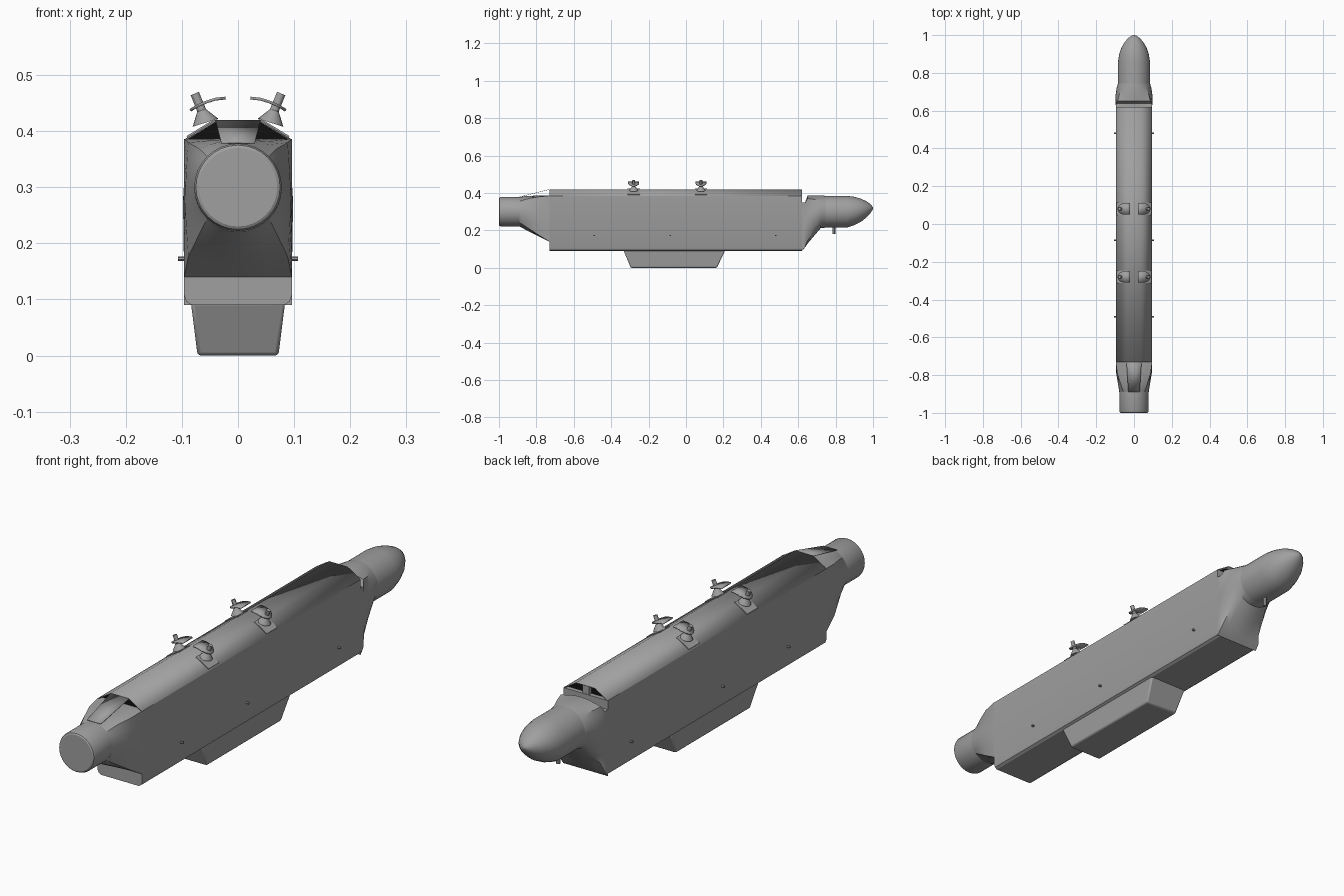
import bpy, bmesh, math
from mathutils import Vector

cube = bpy.data.objects.get("Cube")
if cube:
    bpy.data.objects.remove(cube)


def material(name, value):
    m = bpy.data.materials.new(name)
    m.use_nodes = True
    m.diffuse_color = (value, value, value, 1)
    m.node_tree.nodes["Principled BSDF"].inputs["Base Color"].default_value = m.diffuse_color
    return m


GREY = material("pod grey", 0.35)
BLACK = material("vent black", 0.005)
parts = []


def finish(name, bm, mat=GREY):
    bmesh.ops.recalc_face_normals(bm, faces=bm.faces[:])
    mesh = bpy.data.meshes.new(name)
    bm.to_mesh(mesh)
    bm.free()
    mesh.materials.append(mat)
    ob = bpy.data.objects.new(name, mesh)
    bpy.context.collection.objects.link(ob)
    parts.append(ob)
    return ob


def loft(name, rings, mat=GREY, capped=True, closed=True):
    """Skin a list of equal-length point rings."""
    bm = bmesh.new()
    rows = [[bm.verts.new(p) for p in ring] for ring in rings]
    n = len(rows[0])
    for a, b in zip(rows, rows[1:]):
        for i in range(n if closed else n - 1):
            j = (i + 1) % n
            bm.faces.new((a[i], a[j], b[j], b[i]))
    if capped:
        bm.faces.new(rows[0])
        bm.faces.new(rows[-1])
    return finish(name, bm, mat)


def section(y, half, low, high, roundness, n=32):
    """Cross-section between a rectangle (0) and an ellipse (1)."""
    ring = []
    for i in range(n):
        t = 2 * math.pi * i / n
        c, s = math.cos(t), math.sin(t)
        k = 1 / max(abs(c), abs(s)) * (1 - roundness) + roundness
        ring.append((half * c * k, y, (low + high) / 2 + (high - low) / 2 * s * k))
    return ring


def mirrored(points, y):
    pts = points + [(-x, z) for x, z in reversed(points)]
    return [(x, y, z) for x, z in pts]


def rod(name, a, b, r1, r2, sides=12):
    a, b = Vector(a), Vector(b)
    bm = bmesh.new()
    bmesh.ops.create_cone(bm, cap_ends=True, segments=sides, radius1=r1, radius2=r2,
                          depth=(b - a).length)
    rot = (b - a).to_track_quat("Z", "Y").to_matrix().to_4x4()
    bmesh.ops.transform(bm, matrix=rot, verts=bm.verts)
    bmesh.ops.translate(bm, vec=(a + b) / 2, verts=bm.verts)
    return finish(name, bm)


def solidify(ob, thickness, offset=-1):
    mod = ob.modifiers.new("thickness", "SOLIDIFY")
    mod.thickness, mod.offset = thickness, offset


# Main hull with softened lower edges
hull = [(0.096, 0.385), (0.096, 0.108), (0.092, 0.096), (0.082, 0.09)]
loft("hull", [mirrored(hull, y) for y in (-0.73, 0.62)])

# Hollow dorsal ridge, open at both ends with recessed dark bulkheads
ridge = [(0.096, 0.385), (0.04, 0.42)]
solidify(loft("dorsal_ridge", [mirrored(ridge, y) for y in (-0.73, 0.62)],
              capped=False, closed=False), 0.003)
inner = [(0.09, 0.385), (0.04, 0.416)]
for name, y in (("front_bulkhead", -0.71), ("rear_bulkhead", 0.6)):
    loft(name, [mirrored(inner, y - 0.003), mirrored(inner, y + 0.003)], BLACK)
spine = [(0.014, 0.38), (0.014, 0.418)]
loft("rear_vent_post", [mirrored(spine, y) for y in (0.59, 0.618)])

# Sloping sheet leading up to the ridge
solidify(loft("front_ramp", [[(-w, y, z), (w, y, z)] for w, y, z in
              ((0.03, -0.89, 0.38), (0.04, -0.73, 0.42))], capped=False, closed=False), 0.002)

# Front shoulder, narrowing to the round front cap
loft("front_shoulder", [section(-0.73, 0.096, 0.14, 0.386, 0),
                        section(-0.79, 0.094, 0.17, 0.386, 0.2),
                        section(-0.85, 0.084, 0.2, 0.385, 0.6),
                        section(-0.89, 0.078, 0.221, 0.378, 1)])
loft("front_cap", [section(y, r, 0.3 - r, 0.3 + r, 1) for y, r in
                   ((-0.88, 0.078), (-0.99, 0.078), (-0.997, 0.075), (-1, 0.07))])

# Rear shoulder with a notch behind the ridge
loft("rear_shoulder", [section(0.62, 0.096, 0.09, 0.35, 0),
                       section(0.637, 0.097, 0.11, 0.35, 0.05),
                       section(0.65, 0.098, 0.13, 0.386, 0.4),
                       section(0.68, 0.098, 0.165, 0.388, 0.65),
                       section(0.72, 0.092, 0.212, 0.388, 1),
                       section(0.745, 0.085, 0.215, 0.385, 1)])

# Rounded tail dome
dome = [(0.72, 0.085, 0.215, 0.385), (0.86, 0.085, 0.215, 0.385), (0.9, 0.078, 0.228, 0.38),
        (0.935, 0.066, 0.246, 0.37), (0.965, 0.048, 0.27, 0.356), (0.985, 0.03, 0.291, 0.342),
        (0.996, 0.014, 0.307, 0.329), (1, 0.002, 0.317, 0.321)]
loft("tail_dome", [section(y, w, a, b, 1) for y, w, a, b in dome])
rod("tail_probe", (0, 0.79, 0.18), (0, 0.79, 0.23), 0.008, 0.008)

# Keel blister
keel = loft("keel", [[(-w, y0, z), (w, y0, z), (w, y1, z), (-w, y1, z)] for z, w, y0, y1 in
                     ((0.095, 0.084, -0.335, 0.21), (0, 0.072, -0.295, 0.165))])
bevel = keel.modifiers.new("soft edges", "BEVEL")
bevel.width, bevel.segments = 0.006, 2

# Side studs and the four dorsal lug assemblies
for side, label in ((1, "left"), (-1, "right")):
    for y in (-0.49, -0.085, 0.48):
        rod(label + "_stud", (side * 0.09, y, 0.173), (side * 0.107, y, 0.173), 0.004, 0.004)
    for y in (-0.28, 0.08):
        pad = [[(side * x, y + d, z) for x, z in ((0.038, 0.424), (0.092, 0.391),
                (0.088, 0.385), (0.036, 0.417))] for d in (-0.033, 0.033)]
        loft(label + "_lug_pad", pad)
        rod(label + "_lug_cone", (side * 0.058, y, 0.415), (side * 0.065, y, 0.437), 0.024, 0.008, 16)
        rod(label + "_lug_stem", (side * 0.062, y, 0.43), (side * 0.077, y, 0.467), 0.008, 0.008)
        # Arched plate, rounded at its outer end
        arch = [(0.022, 0.459, 0.03), (0.04, 0.457, 0.03), (0.056, 0.452, 0.03),
                (0.07, 0.446, 0.025), (0.079, 0.441, 0.017), (0.085, 0.437, 0.006)]
        plate = loft(label + "_lug_plate", [[(side * x, y - w, z), (side * x, y + w, z)]
                     for x, z, w in arch], capped=False, closed=False)
        solidify(plate, 0.005, 0)

# Smooth curved surfaces, keep creases
bpy.ops.object.select_all(action="DESELECT")
for ob in parts:
    ob.select_set(True)
bpy.context.view_layer.objects.active = parts[0]
bpy.ops.object.shade_smooth_by_angle(angle=math.radians(30))
